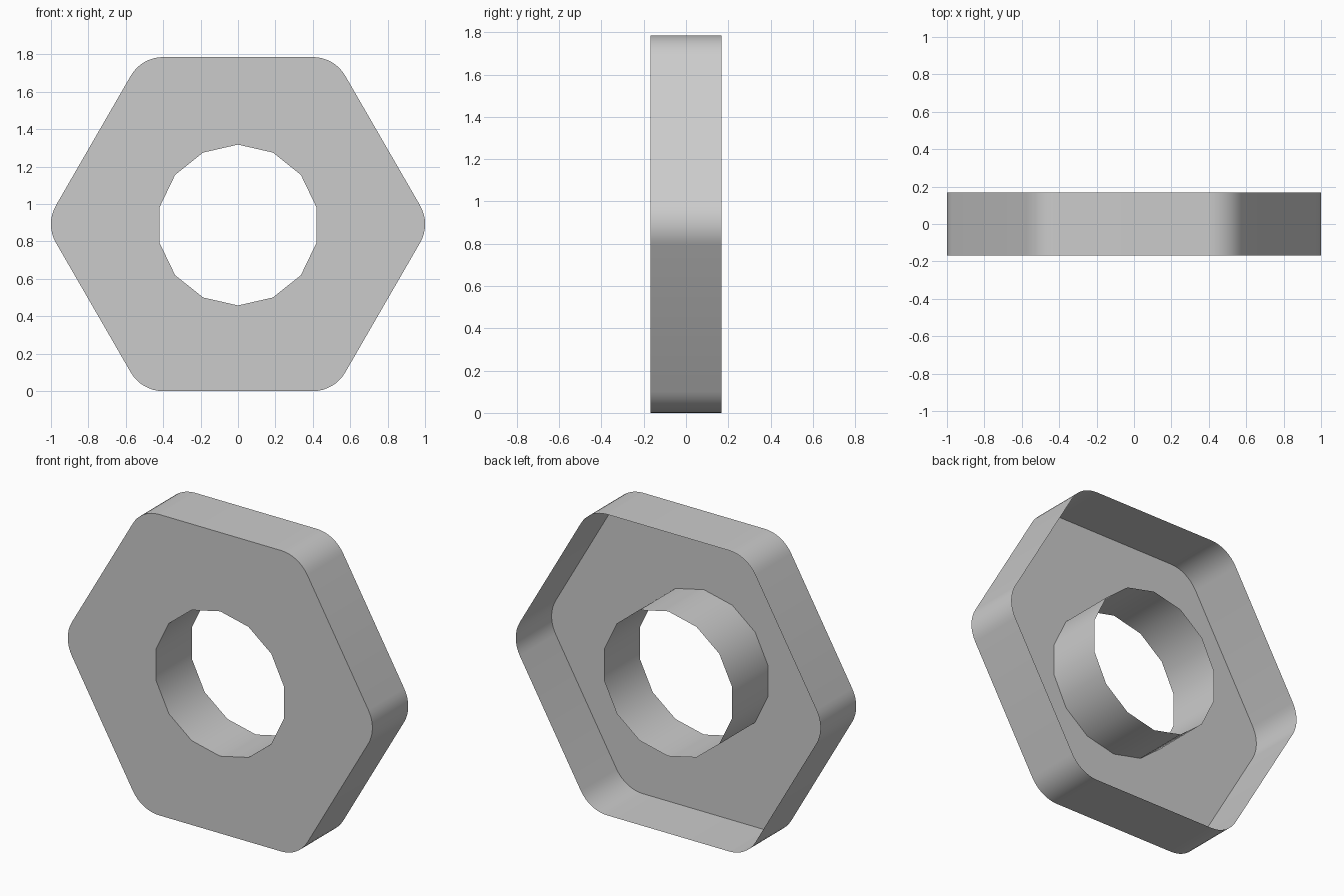
import bpy, bmesh
from math import sin, cos, pi, sqrt

if "Cube" in bpy.data.objects:
    bpy.data.objects.remove(bpy.data.objects["Cube"])

APOTHEM, CORNER_R, HOLE_R, HALF_DEPTH = 0.893, 0.2, 0.43, 0.168
CORNER_STEPS, HOLE_SIDES, HOLE_DROP = 8, 14, -0.005


def polar(r, a, cx=0.0, cz=0.0):
    return (cx + r * cos(a), cz + r * sin(a))


# Outer profile: hexagon with rounded corners
outer = []
centre_r = (APOTHEM - CORNER_R) * 2 / sqrt(3)
for i in range(6):
    a = i * pi / 3
    cx, cz = polar(centre_r, a)
    for s in range(CORNER_STEPS + 1):
        outer.append(polar(CORNER_R, a - pi / 6 + s * pi / 3 / CORNER_STEPS, cx, cz))

# Hole profile: 14 sides with a corner at the top
hole = [polar(HOLE_R, pi / 2 + i * 2 * pi / HOLE_SIDES, 0, HOLE_DROP)
        for i in range(HOLE_SIDES)]

# Fill between the profiles, then extrude through the depth
bm = bmesh.new()
edges = []
for loop in (outer, hole):
    vs = [bm.verts.new((x, -HALF_DEPTH, z + APOTHEM)) for x, z in loop]
    edges += [bm.edges.new((v, vs[(i + 1) % len(vs)])) for i, v in enumerate(vs)]
bmesh.ops.triangle_fill(bm, edges=edges, use_beauty=True, normal=(0, -1, 0))
ext = bmesh.ops.extrude_face_region(bm, geom=bm.faces[:], use_keep_orig=True)
bmesh.ops.translate(bm, vec=(0, 2 * HALF_DEPTH, 0),
                    verts=[g for g in ext["geom"] if isinstance(g, bmesh.types.BMVert)])
bmesh.ops.recalc_face_normals(bm, faces=bm.faces[:])

# The shell is open at the back
back = [f for f in bm.faces if f.normal.y > 0.9]
bmesh.ops.delete(bm, geom=back, context='FACES')

mesh = bpy.data.meshes.new("hex_nut")
bm.to_mesh(mesh)
bm.free()
nut = bpy.data.objects.new("hex_nut", mesh)
bpy.context.collection.objects.link(nut)

# Smooth corners and bore, sharp rims
bpy.context.view_layer.objects.active = nut
nut.select_set(True)
bpy.ops.object.shade_smooth_by_angle(angle=pi / 5)
